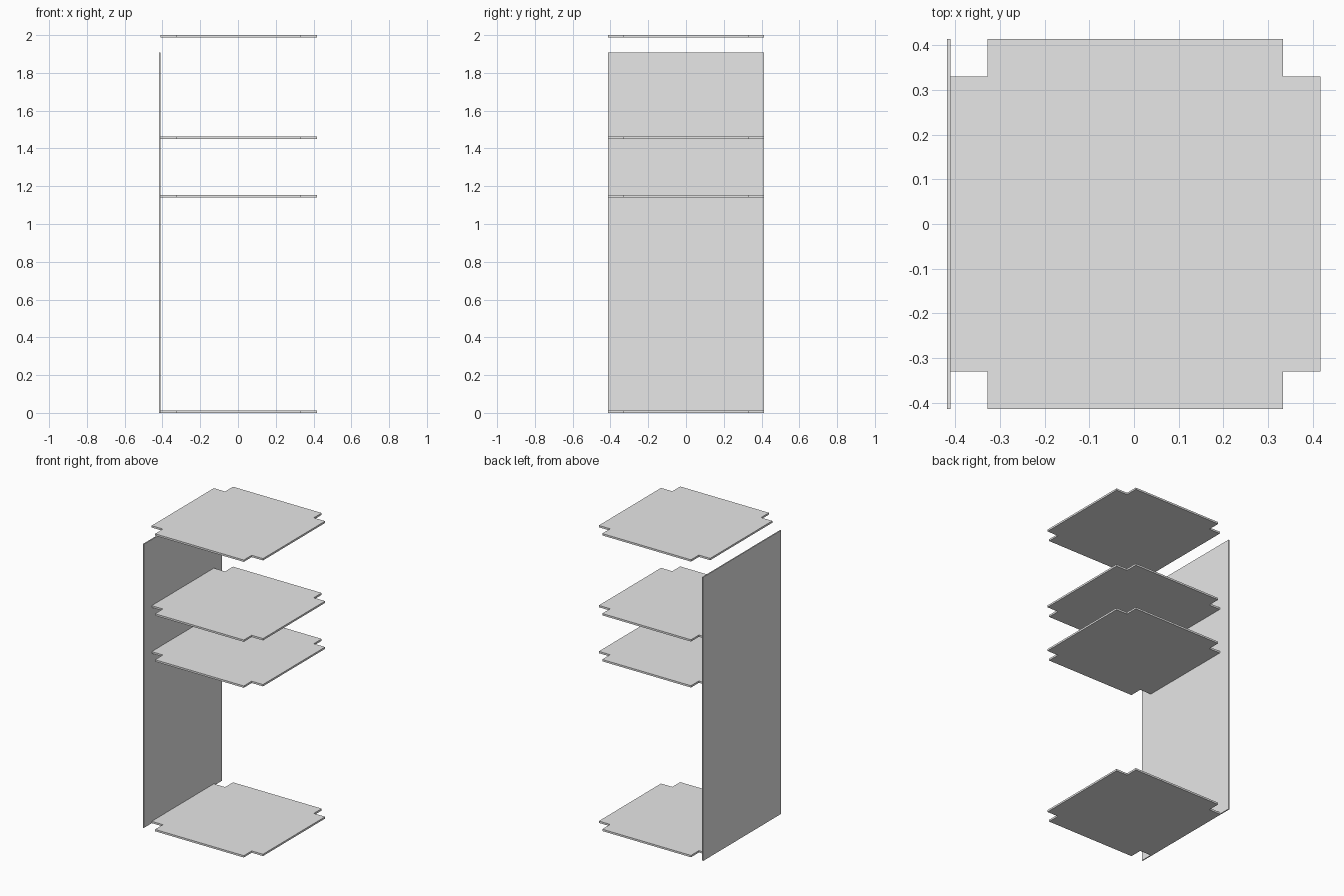
import bpy
import bmesh

cube = bpy.data.objects.get("Cube")
if cube:
    bpy.data.objects.remove(cube, do_unlink=True)

grey = bpy.data.materials.new("light_grey")
grey.use_nodes = True
colour = (0.8, 0.8, 0.8, 1)
grey.diffuse_color = colour
grey.node_tree.nodes["Principled BSDF"].inputs["Base Color"].default_value = colour


def sheet(name, outline, offset):
    """Extrude a flat outline along an offset into a thin sheet."""
    bm = bmesh.new()
    face = bm.faces.new([bm.verts.new(p) for p in outline])
    result = bmesh.ops.extrude_face_region(bm, geom=[face], use_keep_orig=True)
    moved = [v for v in result["geom"] if isinstance(v, bmesh.types.BMVert)]
    bmesh.ops.translate(bm, verts=moved, vec=offset)
    bmesh.ops.recalc_face_normals(bm, faces=bm.faces)
    mesh = bpy.data.meshes.new(name)
    bm.to_mesh(mesh)
    bm.free()
    mesh.materials.append(grey)
    obj = bpy.data.objects.new(name, mesh)
    bpy.context.collection.objects.link(obj)
    return obj


half = 0.414        # half width of a shelf
inner = 0.33        # half width between the corner notches
shift = 0.003       # shelves sit beside the side panel
thick = 0.0125

# Shelf outline: a square with notched corners, one corner turned four times
corner = [(half, -inner), (half, inner), (inner, inner)]
plan = []
for turn in range(4):
    plan += corner
    corner = [(-y, x) for x, y in corner]

# Four shelves
levels = {
    "bottom_shelf": 0,
    "lower_middle_shelf": 1.141,
    "upper_middle_shelf": 1.45,
    "top_shelf": 2 - thick,
}
for name, z in levels.items():
    sheet(name, [(x + shift, y, z) for x, y in plan], (0, 0, thick))

# Tall side panel
left, height = -0.418, 1.907
sheet("side_panel",
      [(left, -half, 0), (left, half, 0), (left, half, height), (left, -half, height)],
      (0.0075, 0, 0))
